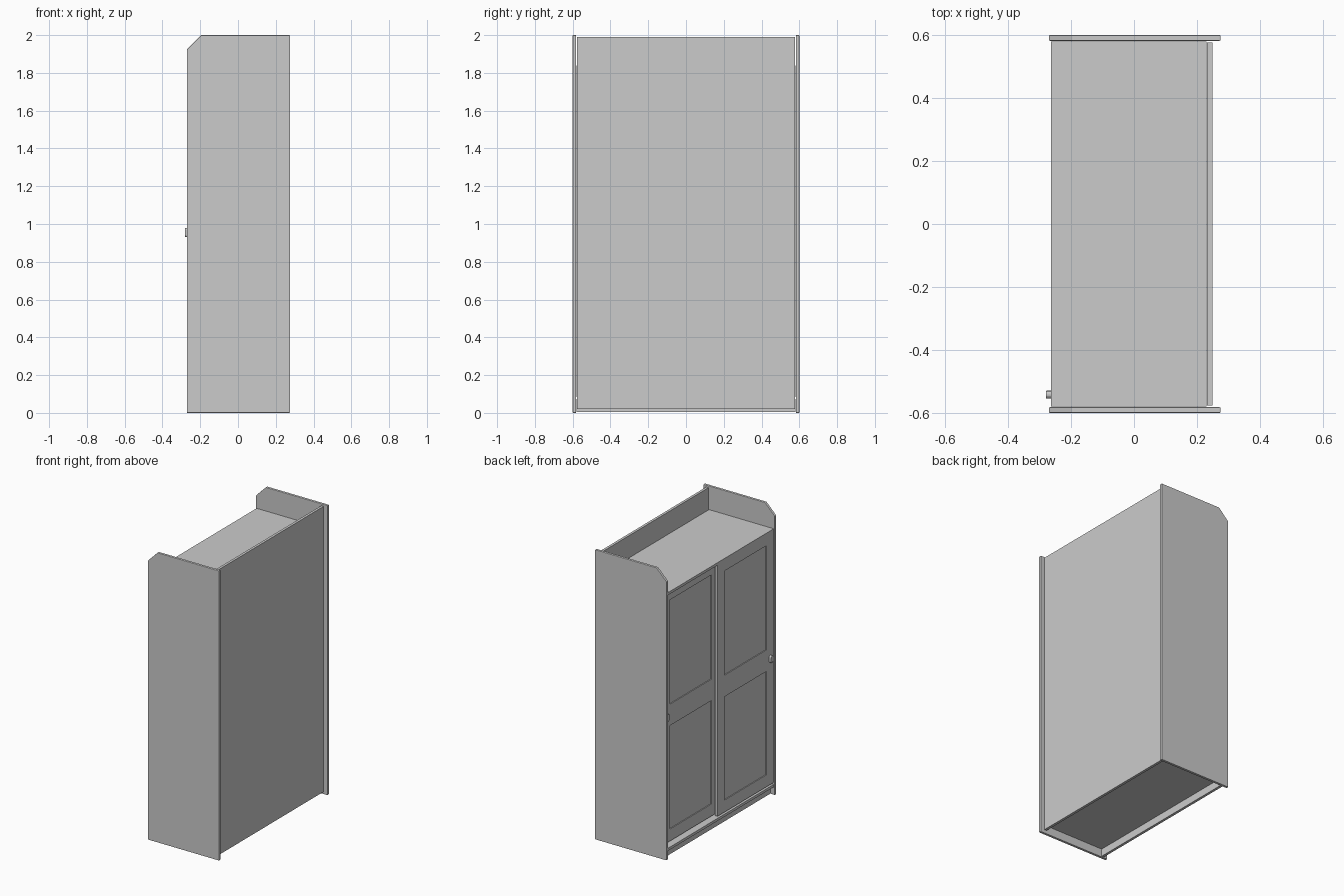
import bpy
import math

cube = bpy.data.objects.get("Cube")
if cube:
    bpy.data.objects.remove(cube, do_unlink=True)

grey = bpy.data.materials.new("plain grey")
grey.use_nodes = True
colour = (0.6, 0.6, 0.6, 1.0)
grey.diffuse_color = colour
grey.node_tree.nodes["Principled BSDF"].inputs["Base Color"].default_value = colour


def prism(name, outline, place, bevel=0.0):
    """Solid between two copies of an outline; place(a, b, end) gives a point."""
    n = len(outline)
    verts = [place(a, b, end) for end in (0, 1) for a, b in outline]
    faces = [range(n), range(2 * n - 1, n - 1, -1)]
    faces += [(i, i + n, (i + 1) % n + n, (i + 1) % n) for i in range(n)]
    mesh = bpy.data.meshes.new(name)
    mesh.from_pydata(verts, [], [tuple(f) for f in faces])
    mesh.materials.append(grey)
    obj = bpy.data.objects.new(name, mesh)
    bpy.context.collection.objects.link(obj)
    # make all normals face outward
    bpy.context.view_layer.objects.active = obj
    obj.select_set(True)
    bpy.ops.object.mode_set(mode='EDIT')
    bpy.ops.mesh.select_all(action='SELECT')
    bpy.ops.mesh.normals_make_consistent(inside=False)
    bpy.ops.object.mode_set(mode='OBJECT')
    obj.select_set(False)
    if bevel:
        mod = obj.modifiers.new("soft edge", 'BEVEL')
        mod.width = bevel
        mod.segments = 2
    return obj


def box(name, x, y, z, bevel=0.0):
    outline = [(x[0], y[0]), (x[1], y[0]), (x[1], y[1]), (x[0], y[1])]
    return prism(name, outline, lambda a, b, e: (a, b, z[e]), bevel)


T = 0.018             # board thickness
INNER = 0.58          # inside face of the side boards
FRONT, BACK = -0.27, 0.275

# Side boards with a clipped top front corner
side = [(FRONT, 0), (BACK, 0), (BACK, 2), (-0.195, 2), (FRONT, 1.925)]
for label, s in (("left", 1), ("right", -1)):
    prism(label + "_side_board", side,
          lambda a, b, e: (a, s * (0.6 - T * e), b), 0.003)

# Carcass boards
span = (-INNER, INNER)
box("top_board", (-0.264, 0.23), span, (1.82, 1.838))
box("bottom_board", (-0.264, 0.23), span, (0.055, 0.073))
box("plinth", (-0.24, -0.222), span, (0.004, 0.055))
box("back_board", (0.232, 0.25), (-0.577, 0.577), (0.02, 1.99))


# Sliding door: stiles, rails, two sunken panels and a pull
def door(label, x, y0, y1, pull_y):
    stile, z0, z1 = 0.078, 0.085, 1.82
    depth = (x, x + T)
    a, b = y0 + stile, y1 - stile
    box(label + "_door_stile_a", depth, (y0, a), (z0, z1))
    box(label + "_door_stile_b", depth, (b, y1), (z0, z1))
    for part, lo, hi in (("bottom", z0, 0.168), ("middle", 0.882, 1.03),
                         ("top", 1.75, z1)):
        box(f"{label}_door_{part}_rail", depth, (a, b), (lo, hi))
    for part, lo, hi in (("lower", 0.168, 0.882), ("upper", 1.03, 1.75)):
        box(f"{label}_door_{part}_panel", (x + 0.006, x + T - 0.006),
            (a, b), (lo, hi))
    # rounded upright pull
    oval = []
    for i in range(16):
        t = math.tau * i / 16
        rise = 0.0125 if math.sin(t) > 0 else -0.0125
        oval.append((pull_y + 0.0125 * math.cos(t),
                     0.955 + rise + 0.0125 * math.sin(t)))
    prism(label + "_door_pull", oval,
          lambda a, b, e: (x - 0.018 * (1 - e), a, b), 0.002)


door("front", -0.262, -INNER, 0.03, -0.542)
door("rear", -0.228, -0.03, INNER, 0.542)
